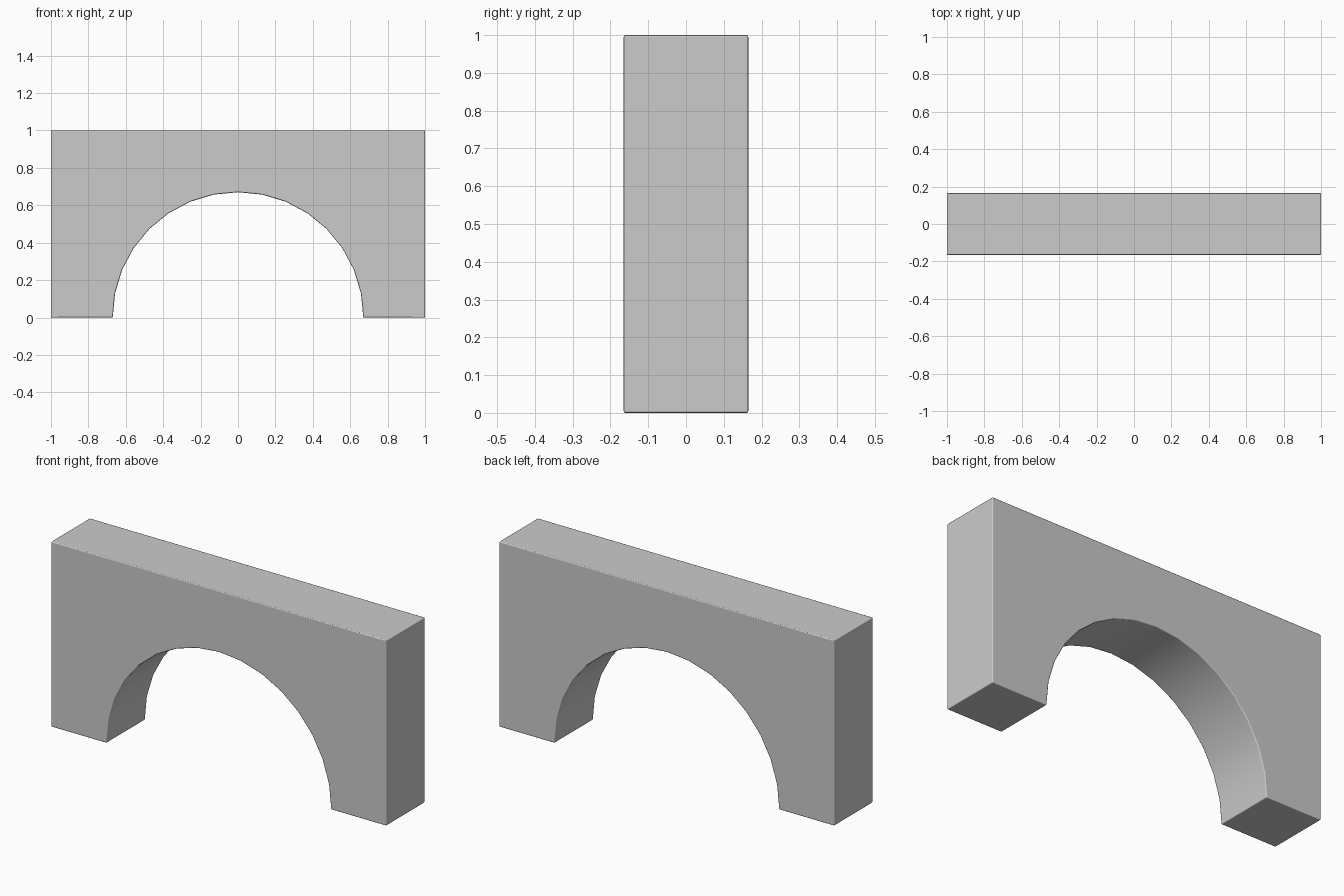
import bpy, bmesh
from math import sin, cos, pi

if "Cube" in bpy.data.objects:
    bpy.data.objects.remove(bpy.data.objects["Cube"])

HALF_DEPTH, RADIUS, SEGMENTS = 0.165, 0.67, 16

# Front outline: block with a semicircular opening
outline = [(1, 0), (1, 1), (-1, 1), (-1, 0)]
outline += [(-RADIUS * cos(pi * i / SEGMENTS), RADIUS * sin(pi * i / SEGMENTS))
            for i in range(SEGMENTS + 1)]

# Extrude the outline through the depth
bm = bmesh.new()
face = bm.faces.new([bm.verts.new((x, -HALF_DEPTH, z)) for x, z in outline])
ext = bmesh.ops.extrude_face_region(bm, geom=[face], use_keep_orig=True)
back = [g for g in ext["geom"] if isinstance(g, bmesh.types.BMVert)]
bmesh.ops.translate(bm, verts=back, vec=(0, 2 * HALF_DEPTH, 0))
bmesh.ops.recalc_face_normals(bm, faces=bm.faces[:])
mesh = bpy.data.meshes.new("arch_block")
bm.to_mesh(mesh)
bm.free()

arch = bpy.data.objects.new("arch_block", mesh)
bpy.context.collection.objects.link(arch)
bpy.context.view_layer.objects.active = arch
arch.select_set(True)
bpy.ops.object.shade_smooth_by_angle(angle=pi / 6)

# Fine softened edges
bevel = arch.modifiers.new("soft_edges", 'BEVEL')
bevel.width = 0.005
bevel.segments = 2
bevel.limit_method = 'ANGLE'
bevel.angle_limit = pi / 6
bevel.harden_normals = True
